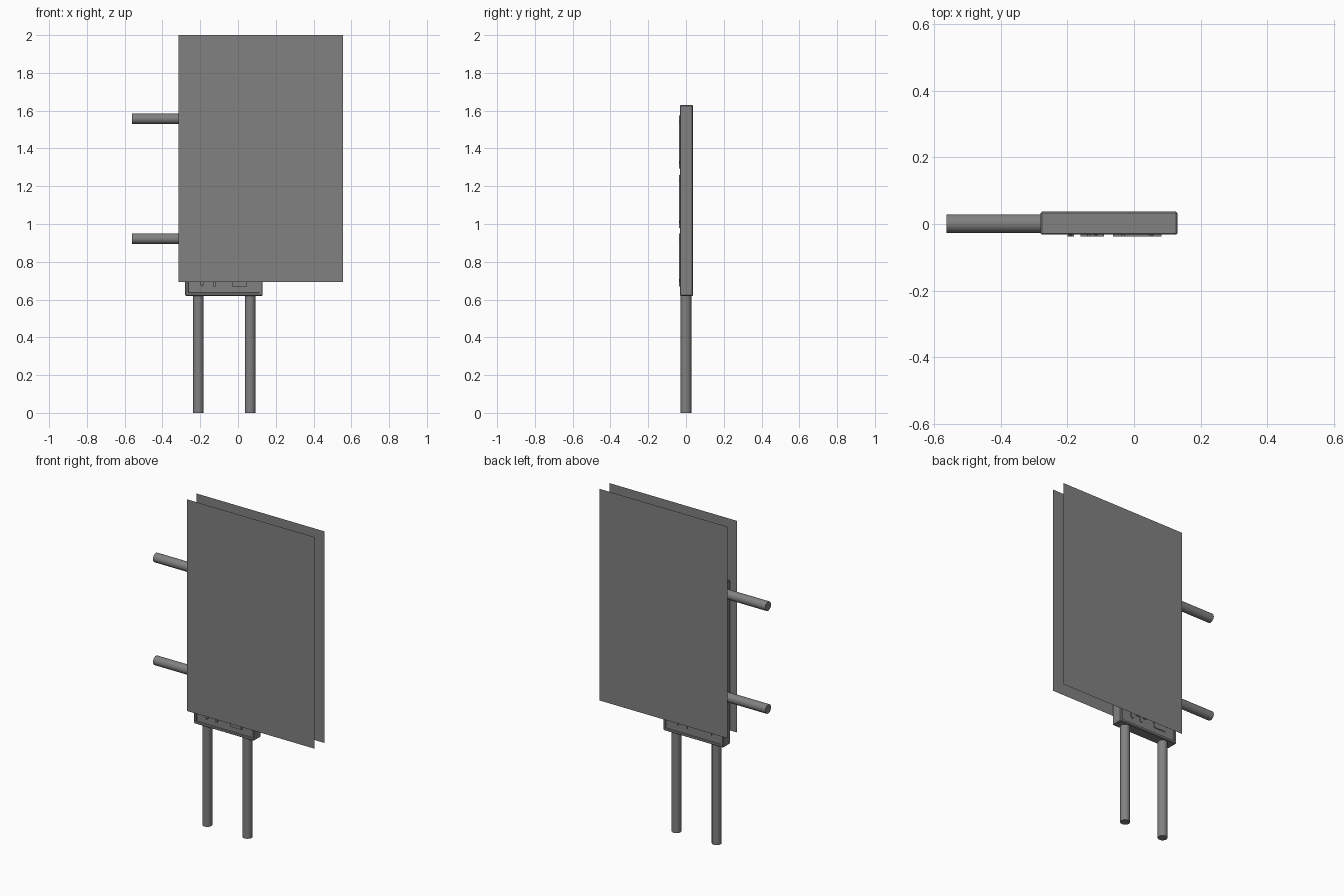
import bpy, bmesh, math
from mathutils import Vector

cube = bpy.data.objects.get("Cube")
if cube:
    bpy.data.objects.remove(cube, do_unlink=True)

grey = bpy.data.materials.new("mid_grey")
grey.use_nodes = True
colour = (0.22, 0.22, 0.22, 1)
grey.diffuse_color = colour
grey.node_tree.nodes["Principled BSDF"].inputs["Base Color"].default_value = colour

MID_X = -0.075   # centre line of the housing


def finish(name, bm):
    mesh = bpy.data.meshes.new(name)
    bm.to_mesh(mesh)
    bm.free()
    mesh.materials.append(grey)
    obj = bpy.data.objects.new(name, mesh)
    bpy.context.collection.objects.link(obj)
    return obj


def box(name, low, high, bevel=0.0, upright_only=False):
    low, high = Vector(low), Vector(high)
    bm = bmesh.new()
    bmesh.ops.create_cube(bm, size=1)
    bmesh.ops.scale(bm, vec=high - low, verts=bm.verts)
    bmesh.ops.translate(bm, vec=(low + high) / 2, verts=bm.verts)
    if bevel:
        edges = [e for e in bm.edges if not upright_only
                 or abs(e.verts[0].co.y - e.verts[1].co.y) > 0.001]
        bmesh.ops.bevel(bm, geom=edges, offset=bevel, affect='EDGES',
                        segments=5 if upright_only else 1)
    return finish(name, bm)


def rod(name, start, end, radius):
    start, end = Vector(start), Vector(end)
    axis = end - start
    bm = bmesh.new()
    bmesh.ops.create_cone(bm, cap_ends=True, segments=24, radius1=radius,
                          radius2=radius, depth=axis.length)
    bmesh.ops.rotate(bm, verts=bm.verts,
                     matrix=axis.to_track_quat('Z', 'Y').to_matrix())
    bmesh.ops.translate(bm, vec=(start + end) / 2, verts=bm.verts)
    for face in bm.faces:
        face.smooth = len(face.verts) == 4
    return finish(name, bm)


# Housing with a shallow recessed panel on the front and the back
housing = box("housing", (-0.28, -0.032, 0.62), (0.13, 0.037, 1.63), 0.004)
bm = bmesh.new()
bm.from_mesh(housing.data)
bm.normal_update()
panels = [f for f in bm.faces if abs(f.normal.y) > 0.99]
bmesh.ops.inset_individual(bm, faces=panels, thickness=0.016)
bmesh.ops.inset_individual(bm, faces=panels, thickness=0.002, depth=-0.006)
bm.to_mesh(housing.data)
bm.free()

# Three bands of plain raised pads on both faces
for band, bottom in enumerate((0.67, 0.98, 1.295), 1):
    for left, right, kind in ((-0.2, -0.18, "narrow"), (-0.16, -0.09, "middle"),
                              (-0.063, 0.083, "wide")):
        radius = min(0.035, (right - left) * 0.4)
        box(f"front_{kind}_pad_{band}", (left, -0.038, bottom),
            (right, -0.02, bottom + 0.28), radius, True)
        box(f"back_{kind}_pad_{band}", (2 * MID_X - right, 0.025, bottom),
            (2 * MID_X - left, 0.036, bottom + 0.28), radius, True)

# Two legs and two side mounting rods
for side, x in (("right", -0.21), ("left", 0.065)):
    rod(f"{side}_leg", (x, 0, 0), (x, 0, 0.625), 0.028)
for level, z in (("lower", 0.922), ("upper", 1.557)):
    rod(f"{level}_mounting_rod", (-0.562, 0.001, z), (-0.275, 0.001, z), 0.028)

# Thin sheets covering both faces
for side, y in (("front", -0.047), ("back", 0.047)):
    bm = bmesh.new()
    corners = [(-0.315, 0.693), (0.557, 0.693), (0.557, 2.0), (-0.315, 2.0)]
    if side == "back":
        corners.reverse()
    bm.faces.new([bm.verts.new((x, y, z)) for x, z in corners])
    finish(f"{side}_sheet", bm)
